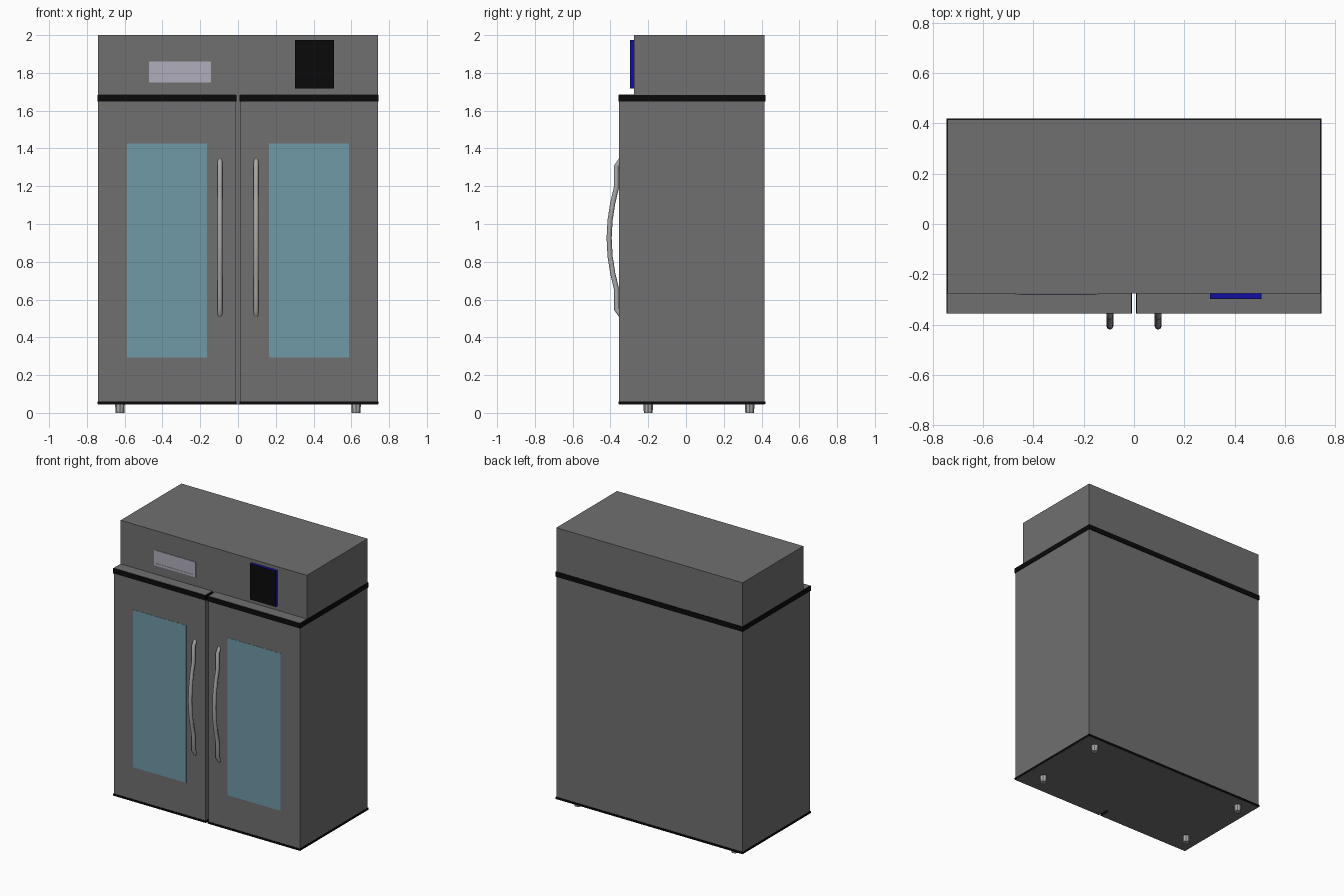
import bpy, bmesh, math

if "Cube" in bpy.data.objects:
    bpy.data.objects.remove(bpy.data.objects["Cube"])


def material(name, r, g, b):
    m = bpy.data.materials.new(name)
    m.diffuse_color = (r, g, b, 1)
    m.use_nodes = True
    m.node_tree.nodes["Principled BSDF"].inputs["Base Color"].default_value = m.diffuse_color
    return m


STEEL = material("dark_steel", 0.16, 0.16, 0.16)
BLACK = material("black_trim", 0.003, 0.003, 0.003)
GLASS = material("blue_glass", 0.16, 0.32, 0.39)
METAL = material("light_metal", 0.4, 0.4, 0.4)
LABEL = material("pale_plate", 0.43, 0.42, 0.5)
BLUE = material("blue_casing", 0.005, 0.005, 0.35)


def finish(bm, name, mat):
    mesh = bpy.data.meshes.new(name)
    bm.to_mesh(mesh)
    bm.free()
    ob = bpy.data.objects.new(name, mesh)
    bpy.context.collection.objects.link(ob)
    mesh.materials.append(mat)
    return ob


def box(name, x, y, z, mat):
    """Box from (min, max) pairs on each axis."""
    bm = bmesh.new()
    bmesh.ops.create_cube(bm, size=1)
    for v in bm.verts:
        v.co = [lo + (c + 0.5) * (hi - lo) for c, (lo, hi) in zip(v.co, (x, y, z))]
    return finish(bm, name, mat)


def span(side, a, b):
    return tuple(sorted((side * a, side * b)))


# Cabinet with raised head unit, and its black trims
box("cabinet", (-0.742, 0.742), (-0.276, 0.416), (0.045, 2.0), STEEL)
TRIMS = (("upper_trim", (1.648, 1.684)), ("lower_trim", (0.047, 0.061)))
for name, z in TRIMS:
    box("cabinet_" + name, (-0.745, 0.745), (-0.273, 0.42), z, BLACK)

# Handle centre line, (y, z)
PATH = [(-0.345, 1.338), (-0.368, 1.305), (-0.368, 1.195), (-0.388, 1.11),
        (-0.402, 1.02), (-0.407, 0.925), (-0.402, 0.83), (-0.388, 0.74),
        (-0.368, 0.655), (-0.368, 0.55), (-0.345, 0.517)]


def handle(name, x):
    cu = bpy.data.curves.new(name, 'CURVE')
    cu.dimensions = '3D'
    cu.bevel_depth = 0.0135
    cu.bevel_resolution = 2
    cu.use_fill_caps = True
    sp = cu.splines.new('POLY')
    sp.points.add(len(PATH) - 1)
    for p, (y, z) in zip(sp.points, PATH):
        p.co = (x, y, z, 1)
    cu.materials.append(METAL)
    ob = bpy.data.objects.new(name, cu)
    bpy.context.collection.objects.link(ob)
    bpy.ops.object.select_all(action='DESELECT')
    ob.select_set(True)
    bpy.context.view_layer.objects.active = ob
    bpy.ops.object.convert(target='MESH')
    bpy.ops.object.shade_smooth_by_angle(angle=math.radians(50))


# Doors with trims, glass panes and handles
for side, label in ((-1, "left"), (1, "right")):
    box(label + "_door", span(side, 0.012, 0.742), (-0.354, -0.276), (0.045, 1.686), STEEL)
    for name, z in TRIMS:
        box(f"{label}_door_{name}", span(side, 0.008, 0.745), (-0.357, -0.273), z, BLACK)
    box(label + "_glass", span(side, 0.164, 0.588), (-0.3555, -0.35), (0.293, 1.427), GLASS)
    handle(label + "_handle", side * 0.096)

# Control display: blue casing with black screen
box("display_casing", (0.302, 0.508), (-0.296, -0.27), (1.718, 1.975), BLUE)
box("display_screen", (0.302, 0.508), (-0.2975, -0.2955), (1.718, 1.975), BLACK)

# Pale plate with a thin ridge along its lower edge
box("front_plate", (-0.472, -0.142), (-0.28, -0.27), (1.75, 1.86), LABEL)
box("plate_ridge", (-0.456, -0.154), (-0.282, -0.275), (1.762, 1.767), LABEL)

# Feet
for x, xn in ((-0.625, "left"), (0.625, "right")):
    for y, yn in ((-0.2, "front"), (0.337, "back")):
        bm = bmesh.new()
        bmesh.ops.create_cone(bm, cap_ends=True, segments=8, radius1=0.023,
                              radius2=0.026, depth=0.05)
        bmesh.ops.translate(bm, verts=bm.verts, vec=(x, y, 0.025))
        finish(bm, f"{yn}_{xn}_foot", METAL)
